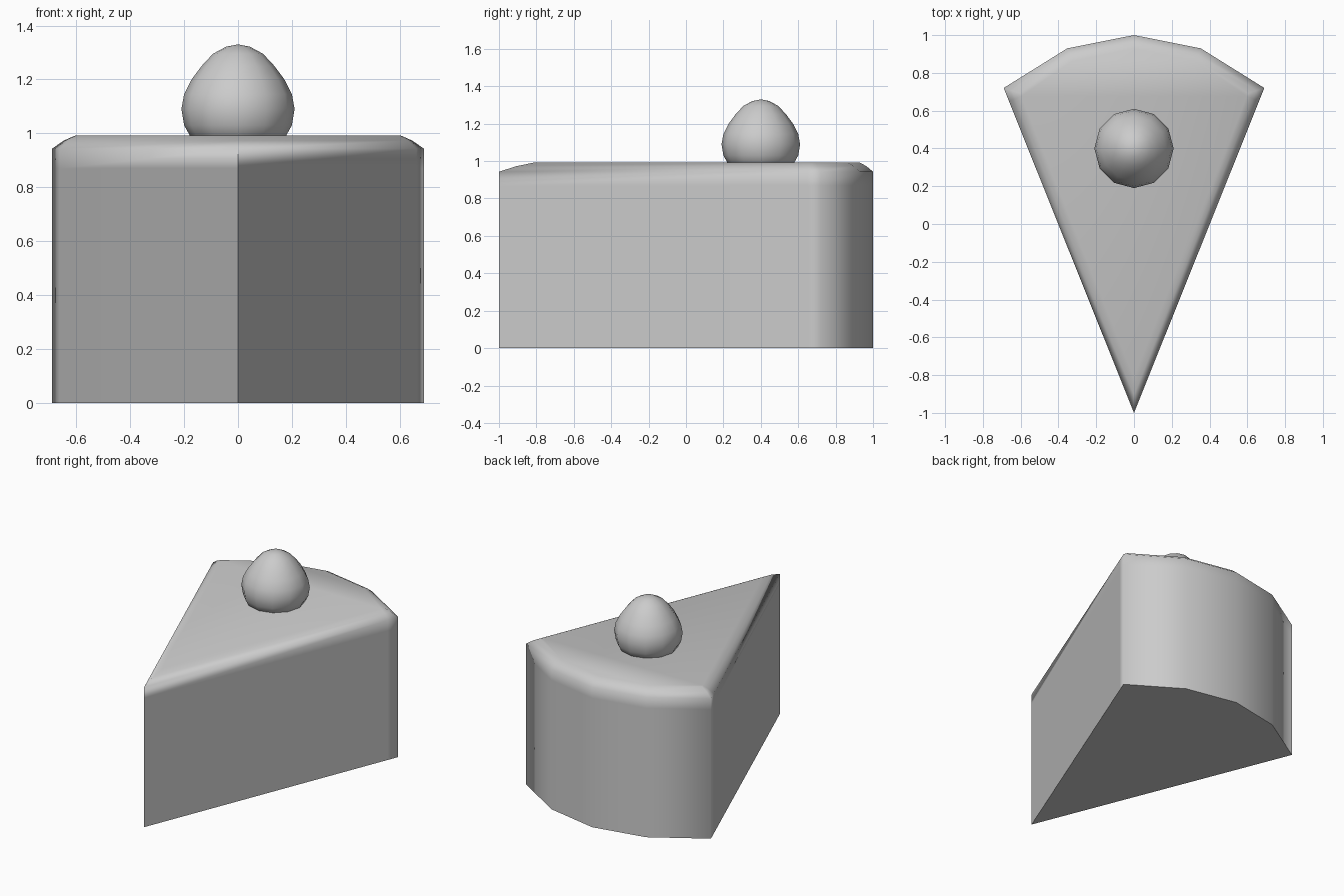
import bpy, bmesh, math
from mathutils import Vector

if "Cube" in bpy.data.objects:
    bpy.data.objects.remove(bpy.data.objects["Cube"])


def inset(points, d):
    """Mitred inward offset of a counter-clockwise outline."""
    out = []
    n = len(points)
    for i, p in enumerate(points):
        a = (p - points[i - 1]).normalized()
        b = (points[(i + 1) % n] - p).normalized()
        na, nb = Vector((-a.y, a.x)), Vector((-b.y, b.x))
        out.append(p + (na + nb) * d / (1 + na.dot(nb)))
    return out


def loft(name, rings, angle, location=(0, 0, 0)):
    """Skin a stack of equal-count rings and cap both ends."""
    bm = bmesh.new()
    rows = [[bm.verts.new(co) for co in ring] for ring in rings]
    for lo, hi in zip(rows, rows[1:]):
        for i in range(len(lo)):
            j = (i + 1) % len(lo)
            bm.faces.new((lo[i], lo[j], hi[j], hi[i]))
    bm.faces.new(rows[0][::-1])
    bm.faces.new(rows[-1])
    bmesh.ops.remove_doubles(bm, verts=bm.verts, dist=1e-5)
    bmesh.ops.recalc_face_normals(bm, faces=bm.faces)
    mesh = bpy.data.meshes.new(name)
    bm.to_mesh(mesh)
    bm.free()
    obj = bpy.data.objects.new(name, mesh)
    obj.location = location
    bpy.context.collection.objects.link(obj)
    bpy.ops.object.select_all(action='DESELECT')
    obj.select_set(True)
    bpy.context.view_layer.objects.active = obj
    bpy.ops.object.shade_smooth_by_angle(angle=math.radians(angle))
    return obj


# Cake slice: wedge outline with a rounded top edge
half = [(0.662, 0.65), (0.69, 0.72), (0.353, 0.93)]
outline = [Vector(p) for p in
           [(0, -1)] + half + [(0, 1)] + [(-x, y) for x, y in reversed(half)]]
levels = [(0, 0), (0.87, 0), (0.943, 0), (0.973, 0.035), (0.992, 0.07)]
loft("cake_slice",
     [[(p.x, p.y, z) for p in inset(outline, d)] for z, d in levels], 85)

# Berry: twelve-sided rounded cone sunk slightly into the top
profile = [(0.11, 0.945), (0.175, 0.985), (0.2, 1.03), (0.21, 1.09), (0.2, 1.145),
           (0.172, 1.2), (0.135, 1.25), (0.093, 1.295), (0.045, 1.321)]
sides = 12
rings = [[(r * math.cos(math.tau * k / sides), r * math.sin(math.tau * k / sides), z)
          for k in range(sides)] for r, z in profile]
berry = loft("berry", rings, 85, (0, 0.4, 0))

# Rounded tip of the berry
bm = bmesh.new()
bm.from_mesh(berry.data)
top = max(bm.faces, key=lambda f: f.calc_center_median().z)
tip = bmesh.ops.poke(bm, faces=[top])["verts"][0]
tip.co.z = 1.33
bm.to_mesh(berry.data)
bm.free()
